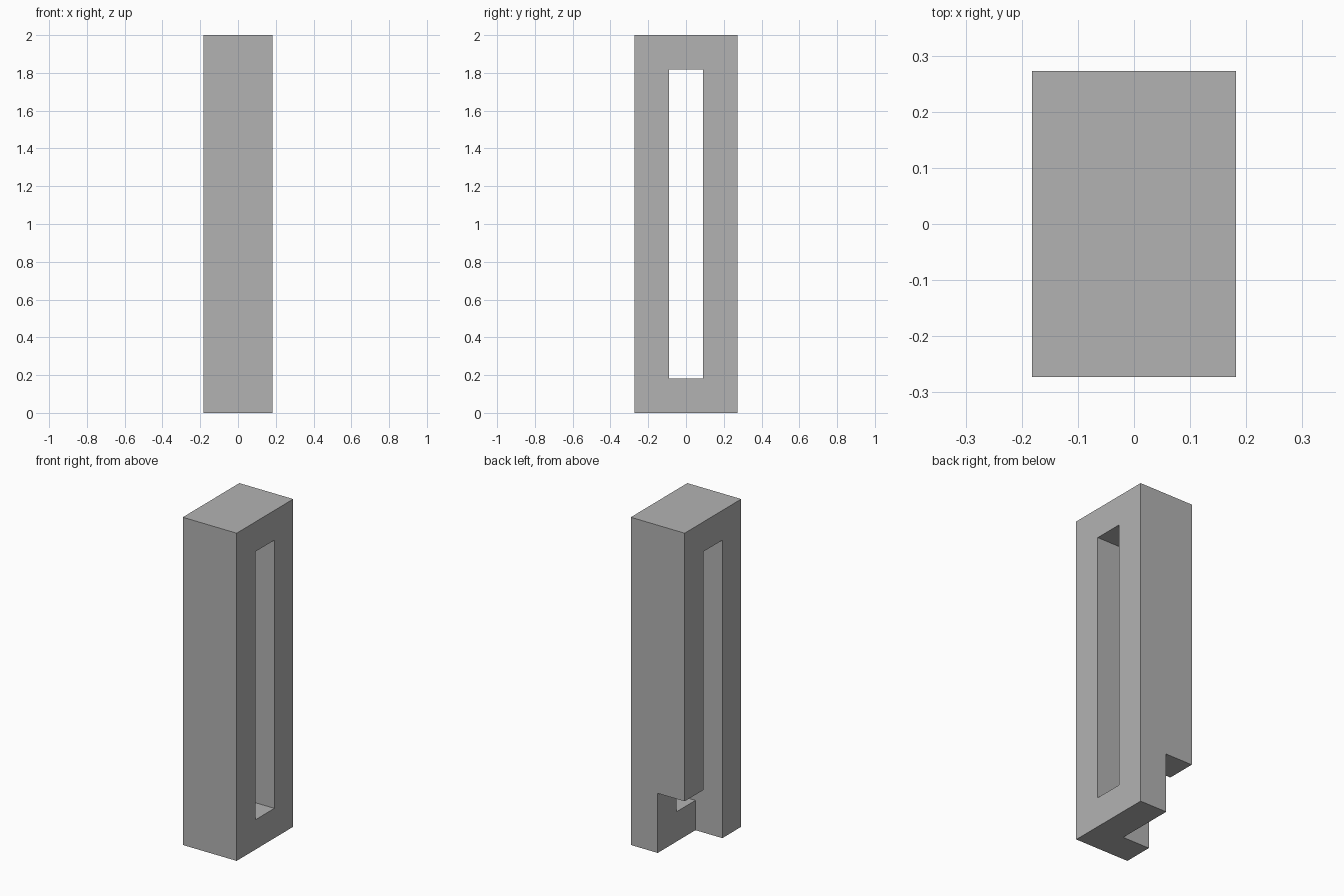
import bpy
import bmesh
import math
from itertools import product
from mathutils import Vector

cube = bpy.data.objects.get("Cube")
if cube:
    bpy.data.objects.remove(cube, do_unlink=True)

# The whole part sits on one module: 4 x 6 x 22 half-modules
U = 1 / 11
XS = [-2, 0, 2]
YS = [-3, -1, 1, 3]
ZS = [0, 2, 4, 20, 22]


def is_solid(x, y, z):
    """Tall block minus a through slot and a notch in one lower corner."""
    if abs(x) > 2 or abs(y) > 3 or not 0 < z < 22:
        return False
    slot = abs(y) < 1 and 2 < z < 20
    notch = x < 0 and y > -1 and z < 4
    return not (slot or notch)


def spans(planes):
    return list(zip(planes, planes[1:]))


# Block skin: one quad wherever a solid cell meets open space
bm = bmesh.new()
for cell in product(spans(XS), spans(YS), spans(ZS)):
    mid = Vector([(a + b) / 2 for a, b in cell])
    if not is_solid(*mid):
        continue
    for axis, side in product(range(3), range(2)):
        beyond = mid.copy()
        beyond[axis] = cell[axis][side] + (0.5 if side else -0.5)
        if is_solid(*beyond):
            continue
        u, v = (axis + 1) % 3, (axis + 2) % 3
        corners = []
        for i, j in ((0, 0), (1, 0), (1, 1), (0, 1)):
            p = Vector()
            p[axis], p[u], p[v] = cell[axis][side], cell[u][i], cell[v][j]
            corners.append(bm.verts.new(p * U))
        bm.faces.new(corners if side else corners[::-1])

# Weld and merge the flat areas into clean faces
bmesh.ops.remove_doubles(bm, verts=bm.verts, dist=U / 100)
bmesh.ops.dissolve_limit(bm, angle_limit=math.radians(1),
                         verts=bm.verts, edges=bm.edges)
bmesh.ops.recalc_face_normals(bm, faces=bm.faces)

mesh = bpy.data.meshes.new("slotted_block")
bm.to_mesh(mesh)
bm.free()

# Plain grey
grey = bpy.data.materials.new("grey")
grey.use_nodes = True
colour = (0.45, 0.45, 0.45, 1)
grey.diffuse_color = colour
grey.node_tree.nodes["Principled BSDF"].inputs["Base Color"].default_value = colour
mesh.materials.append(grey)

block = bpy.data.objects.new("slotted_block", mesh)
bpy.context.collection.objects.link(block)
